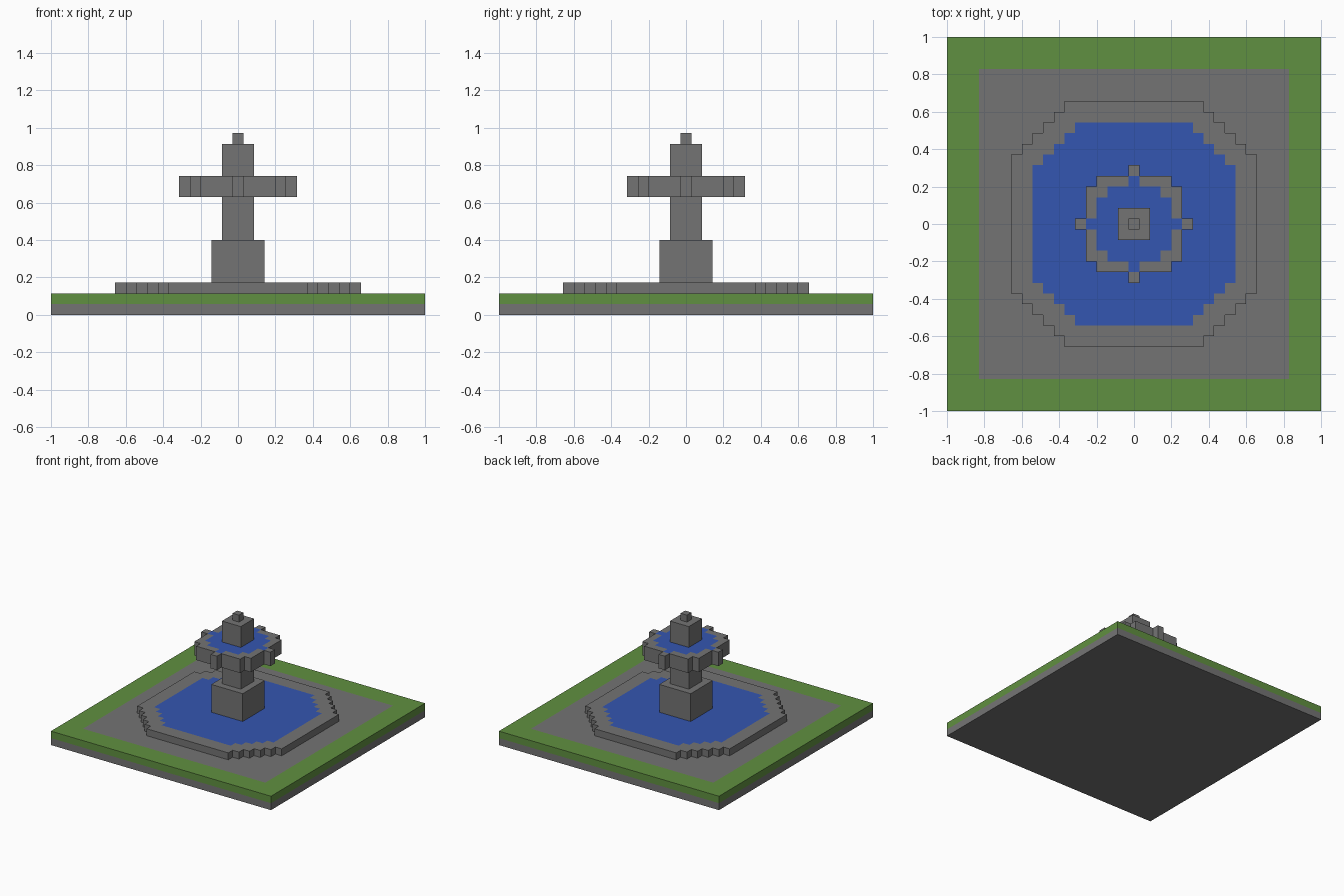
import bpy
import bmesh
from mathutils import Vector

cube = bpy.data.objects.get("Cube")
if cube:
    bpy.data.objects.remove(cube, do_unlink=True)

U = 2 / 35  # one block


def material(name, rgb):
    m = bpy.data.materials.new(name)
    m.use_nodes = True
    m.diffuse_color = (*rgb, 1)
    bsdf = next(n for n in m.node_tree.nodes if n.type == 'BSDF_PRINCIPLED')
    bsdf.inputs["Base Color"].default_value = (*rgb, 1)
    return m


STONE = material("grey stone", (0.175, 0.175, 0.175))
GRASS = material("green grass", (0.118, 0.28, 0.052))
WATER = material("blue water", (0.034, 0.093, 0.44))


def finish(name, bm, mats):
    bmesh.ops.recalc_face_normals(bm, faces=bm.faces)
    mesh = bpy.data.meshes.new(name)
    bm.to_mesh(mesh)
    bm.free()
    for m in mats:
        mesh.materials.append(m)
    obj = bpy.data.objects.new(name, mesh)
    bpy.context.collection.objects.link(obj)
    return obj


def raise_faces(bm, faces, height, keep=False):
    """Extrude faces upward and return the new top faces."""
    out = bmesh.ops.extrude_face_region(bm, geom=faces, use_keep_orig=keep)["geom"]
    verts = [g for g in out if isinstance(g, bmesh.types.BMVert)]
    bmesh.ops.translate(bm, verts=verts, vec=Vector((0, 0, height)))
    return [g for g in out if isinstance(g, bmesh.types.BMFace)]


def block(name, half, z0, z1):
    """Square stone block; sizes in block units."""
    bm = bmesh.new()
    bmesh.ops.create_grid(bm, x_segments=1, y_segments=1, size=half * U)
    bmesh.ops.translate(bm, verts=bm.verts, vec=Vector((0, 0, z0 * U)))
    raise_faces(bm, bm.faces[:], (z1 - z0) * U, keep=True)
    return finish(name, bm, [STONE])


def basin(name, reach, z0, z1, is_solid, is_water):
    """Stepped slab whose plan and water surface follow rules on block indices."""
    bm = bmesh.new()
    n = 2 * reach + 1
    bmesh.ops.create_grid(bm, x_segments=n, y_segments=n, size=n * U / 2)
    bmesh.ops.translate(bm, verts=bm.verts, vec=Vector((0, 0, z0 * U)))

    def cell(f):
        c = f.calc_center_median()
        return sorted((abs(round(c.x / U)), abs(round(c.y / U))))

    outside = [f for f in bm.faces if not is_solid(*cell(f))]
    bmesh.ops.delete(bm, geom=outside, context='FACES')
    for f in raise_faces(bm, bm.faces[:], (z1 - z0) * U, keep=True):
        f.material_index = int(is_water(*cell(f)))
    return finish(name, bm, [STONE, WATER])


# Ground: stone footing, grass layer, paved square set flush in the top
bm = bmesh.new()
bmesh.ops.create_grid(bm, x_segments=1, y_segments=1, size=1)
top = raise_faces(bm, bm.faces[:], U, keep=True)
old = set(bm.faces) - set(top)
top = raise_faces(bm, top, U)
for f in bm.faces:
    f.material_index = int(f not in old)
bmesh.ops.inset_region(bm, faces=top, thickness=3 * U, use_even_offset=True)
for f in top:
    f.material_index = 0
finish("ground", bm, [STONE, GRASS])

# Pool: octagonal stepped rim with flush water (indices sorted, a <= b)
basin("pool", 11, 2, 3,
      lambda a, b: a + b <= 17,
      lambda a, b: b <= 9 and a + b <= 14)

# Upper bowl with a spout block on each side
basin("upper_bowl", 5, 11, 13,
      lambda a, b: (b <= 4 and a + b <= 7) or (a, b) == (0, 5),
      lambda a, b: (b <= 3 and a + b <= 5) or (a, b) == (0, 4))

# Central stack
block("pedestal", 2.5, 3, 7)
block("lower_column", 1.5, 7, 11)
block("upper_column", 1.5, 13, 16)
block("finial", 0.5, 16, 17)
